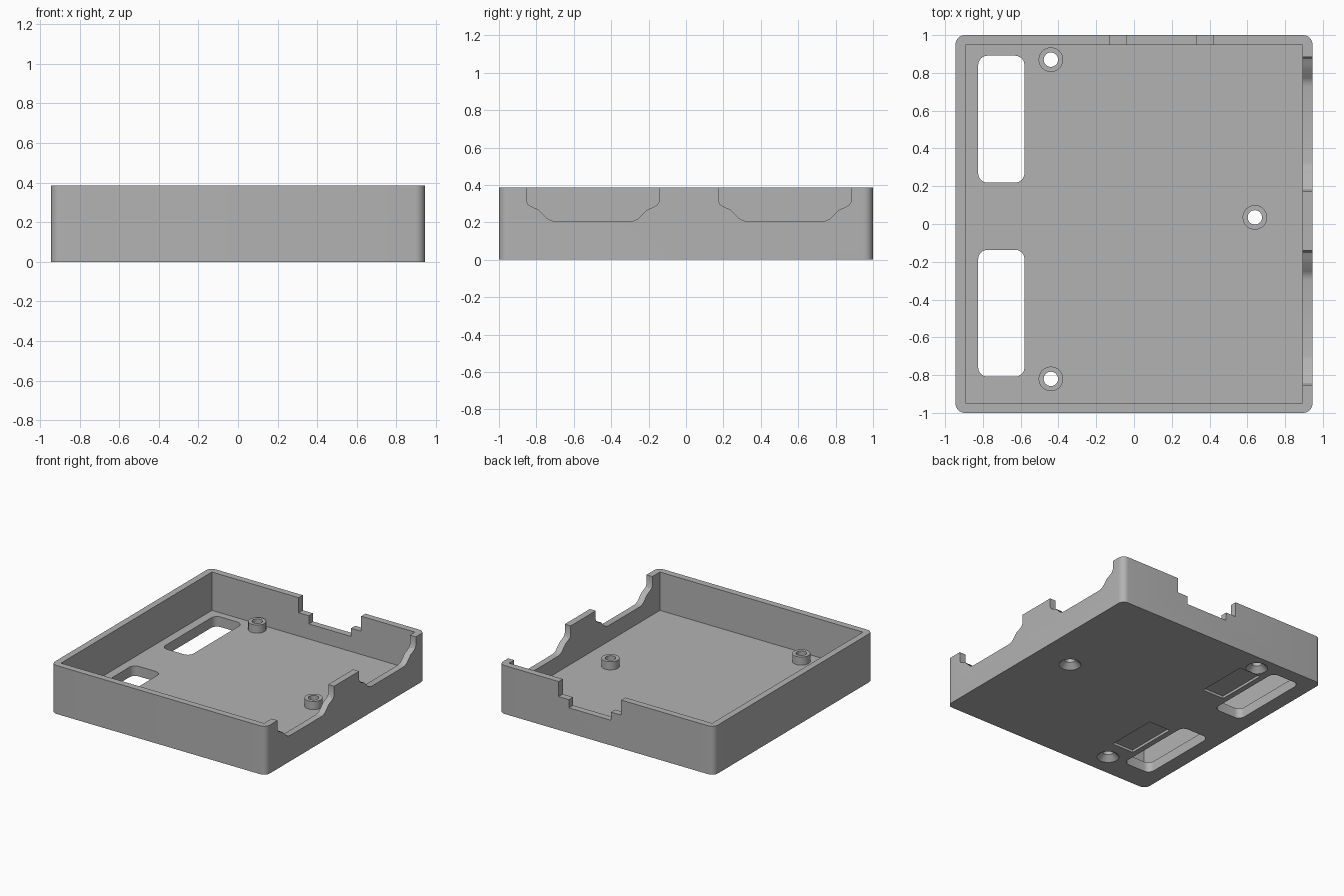
import bpy, bmesh, math
from mathutils import Vector

if "Cube" in bpy.data.objects:
    bpy.data.objects.remove(bpy.data.objects["Cube"])

W, D, H = 0.945, 1.0, 0.385      # half width, half depth, height
WALL, FLOOR = 0.052, 0.08

plastic = bpy.data.materials.new("grey plastic")
plastic.use_nodes = True
GREY = (0.45, 0.45, 0.45, 1)
plastic.diffuse_color = GREY
plastic.node_tree.nodes["Principled BSDF"].inputs["Base Color"].default_value = GREY


def make(name, bm):
    bmesh.ops.recalc_face_normals(bm, faces=bm.faces)
    me = bpy.data.meshes.new(name)
    bm.to_mesh(me)
    bm.free()
    me.materials.append(plastic)
    ob = bpy.data.objects.new(name, me)
    bpy.context.collection.objects.link(ob)
    return ob


def prism(name, points, offset):
    """Extrude a closed outline along an offset."""
    bm = bmesh.new()
    face = bm.faces.new([bm.verts.new(p) for p in points])
    res = bmesh.ops.extrude_face_region(bm, geom=[face], use_keep_orig=True)
    verts = [g for g in res["geom"] if isinstance(g, bmesh.types.BMVert)]
    bmesh.ops.translate(bm, verts=verts, vec=Vector(offset))
    return make(name, bm)


def rounded_box(name, x0, x1, y0, y1, z0, z1, r=0, steps=8):
    pts = []
    corners = [(x1 - r, y1 - r), (x0 + r, y1 - r), (x0 + r, y0 + r), (x1 - r, y0 + r)]
    for q, (cx, cy) in enumerate(corners):
        for i in range(steps + 1 if r else 1):
            a = math.pi / 2 * (q + i / steps)
            pts.append((cx + r * math.cos(a), cy + r * math.sin(a), z0))
    return prism(name, pts, (0, 0, z1 - z0))


def cone(name, x, y, z0, z1, r0, r1):
    bm = bmesh.new()
    bmesh.ops.create_cone(bm, cap_ends=True, segments=40, radius1=r0, radius2=r1, depth=z1 - z0)
    bmesh.ops.translate(bm, verts=bm.verts, vec=(x, y, (z0 + z1) / 2))
    return make(name, bm)


def combine(target, tool, operation):
    mod = target.modifiers.new(tool.name, 'BOOLEAN')
    mod.operation, mod.solver, mod.object = operation, 'EXACT', tool
    bpy.context.view_layer.objects.active = target
    bpy.ops.object.modifier_apply(modifier=mod.name)
    bpy.data.objects.remove(tool)


# Open tray
tray = rounded_box("enclosure_tray", -W, W, -D, D, 0, H, 0.05)
cavity = rounded_box("cavity", -W + WALL, W - WALL, -D + WALL, D - WALL, FLOOR, 1)
combine(tray, cavity, 'DIFFERENCE')

# Screw bosses with countersunk holes
for x, y in [(-0.44, 0.87), (-0.44, -0.82), (0.64, 0.035)]:
    combine(tray, cone("boss", x, y, 0.04, 0.145, 0.065, 0.065), 'UNION')
    combine(tray, cone("hole", x, y, -0.1, 0.3, 0.038, 0.038), 'DIFFERENCE')
    combine(tray, cone("countersink", x, y, -0.01, 0.042, 0.09, 0.037), 'DIFFERENCE')

# Floor windows and shallow label recesses underneath
for y in (0.555, -0.4725):
    window = rounded_box("window", -0.825, -0.58, y - 0.336, y + 0.336, -0.1, 0.2, 0.05)
    combine(tray, window, 'DIFFERENCE')
    recess = rounded_box("recess", -0.535, -0.345, y - 0.18, y + 0.3 - 0.06, -0.1, 0.02)
    combine(tray, recess, 'DIFFERENCE')

# Connector notches in the right wall
half = [(0.356, 0.6), (0.356, 0.315), (0.345, 0.294), (0.32, 0.28), (0.29, 0.267),
        (0.245, 0.222), (0.225, 0.21), (0.2, 0.205)]
for y in (-0.4975, 0.529):
    outline = half + [(-s, z) for s, z in reversed(half)]
    notch = prism("connector_notch", [(0.86, y + s, z) for s, z in outline], (0.3, 0, 0))
    combine(tray, notch, 'DIFFERENCE')

# Stepped notch in the back wall
for x0, x1, z in [(-0.13, 0.42, 0.265), (-0.04, 0.33, 0.2)]:
    combine(tray, rounded_box("step", x0, x1, 0.92, 1.1, z, 0.6), 'DIFFERENCE')

# Smooth rounded faces, crisp edges
bpy.ops.object.select_all(action='DESELECT')
tray.select_set(True)
bpy.context.view_layer.objects.active = tray
bpy.ops.object.shade_smooth_by_angle(angle=math.radians(30))
